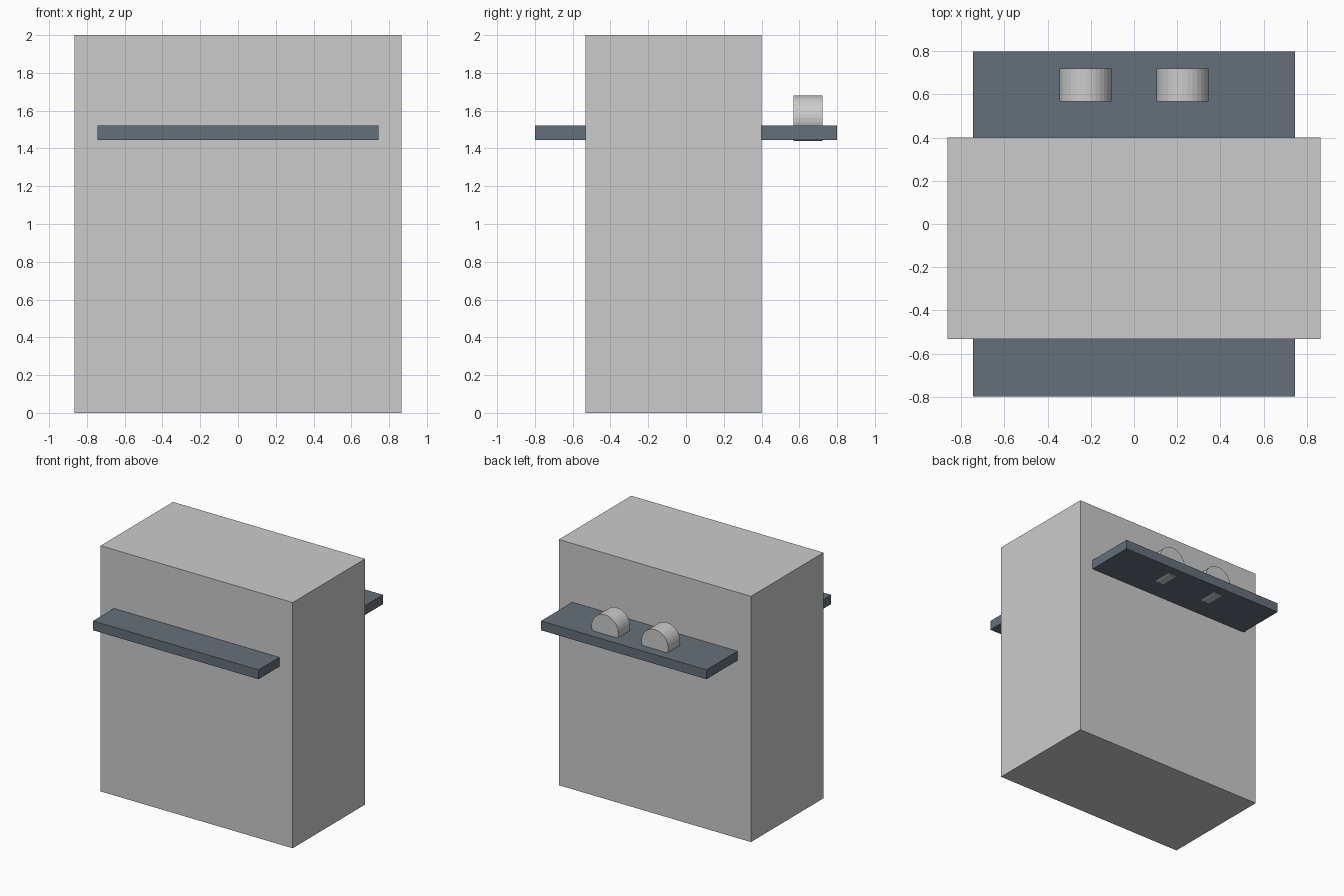
import bpy
import math

if "Cube" in bpy.data.objects:
    bpy.data.objects.remove(bpy.data.objects["Cube"])

# Slate colour for the shelf
slate = bpy.data.materials.new("slate")
slate.diffuse_color = (0.13, 0.16, 0.195, 1.0)
slate.use_nodes = True
slate.node_tree.nodes["Principled BSDF"].inputs["Base Color"].default_value = slate.diffuse_color


def box(name, lo, hi, material=None):
    centre = [(a + b) / 2 for a, b in zip(lo, hi)]
    bpy.ops.mesh.primitive_cube_add(size=1, location=centre)
    obj = bpy.context.object
    obj.name = name
    obj.scale = [b - a for a, b in zip(lo, hi)]
    bpy.ops.object.transform_apply(location=False, rotation=False, scale=True)
    if material:
        obj.data.materials.append(material)
    return obj


# Main cabinet block
box("cabinet", (-0.865, -0.532, 0), (0.865, 0.40, 2.0))

# Slab running through the cabinet, forming a front and a rear ledge
box("shelf", (-0.745, -0.80, 1.446), (0.745, 0.80, 1.522), slate)

# Two round rollers sunk into the rear ledge
for side, x in (("left", -0.225), ("right", 0.225)):
    bpy.ops.mesh.primitive_cylinder_add(
        vertices=32, radius=0.121, depth=0.153,
        location=(x, 0.645, 1.56), rotation=(math.pi / 2, 0, 0))
    bpy.context.object.name = side + "_roller"
